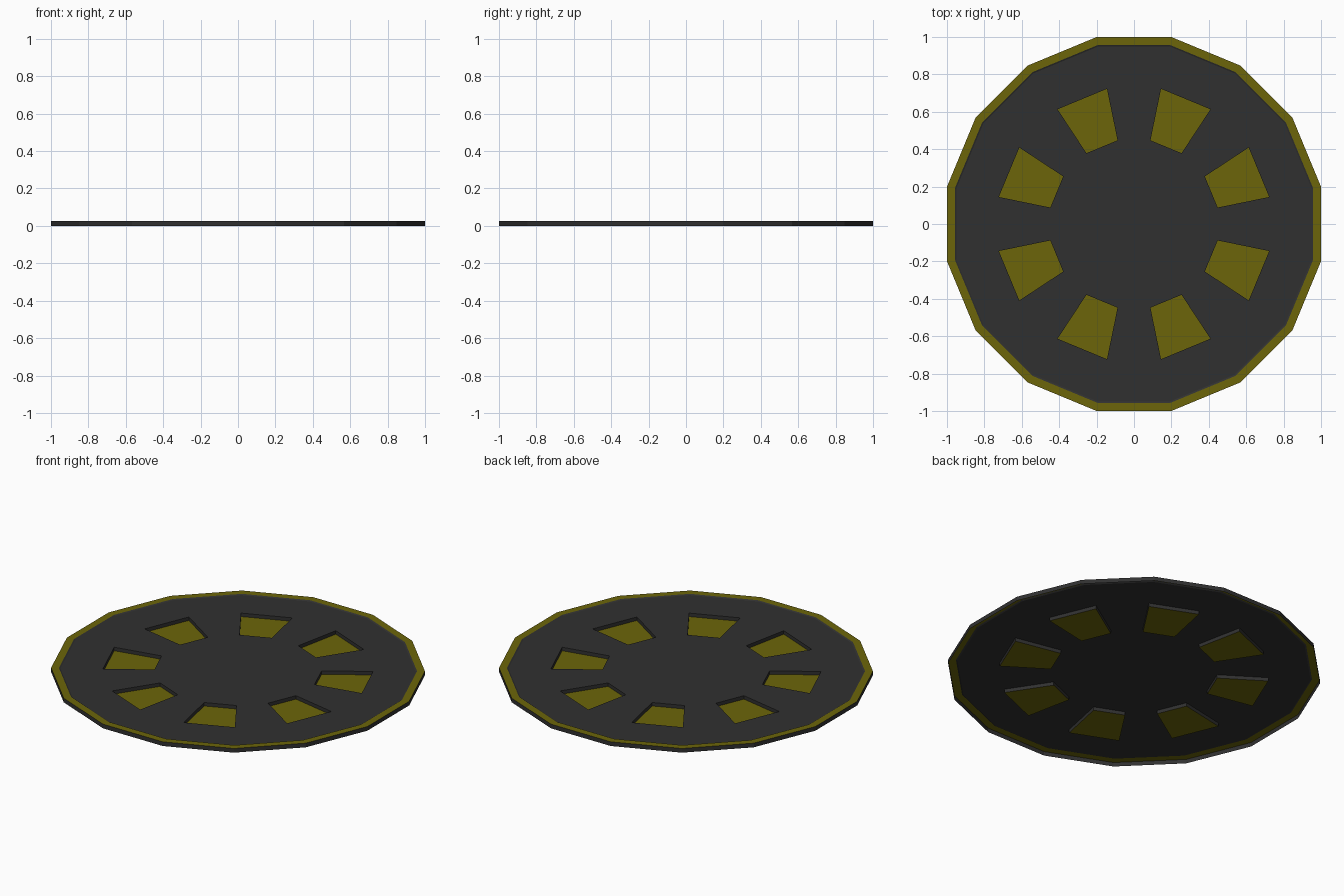
import bpy, bmesh
from math import cos, sin, pi
from mathutils import Vector

if "Cube" in bpy.data.objects:
    bpy.data.objects.remove(bpy.data.objects["Cube"])

H = 0.025          # overall height
DISC_Z = 0.021     # main face height, just below the rim
N = 16


def material(name, color):
    m = bpy.data.materials.new(name)
    m.diffuse_color = (*color, 1)
    m.use_nodes = True
    m.node_tree.nodes["Principled BSDF"].inputs["Base Color"].default_value = m.diffuse_color
    return m


dark = material("dark_metal", (0.03, 0.03, 0.03))
olive = material("olive_paint", (0.15, 0.13, 0.003))
bm = bmesh.new()


def ring(apothem, z):
    r = apothem / cos(pi / N)
    return [bm.verts.new((r * cos((k + .5) * 2 * pi / N), r * sin((k + .5) * 2 * pi / N), z)) for k in range(N)]


def band(a, b, mat):
    for k in range(len(a)):
        j = (k + 1) % len(a)
        bm.faces.new((a[k], a[j], b[j], b[k])).material_index = mat


# Outer wall, coloured rim and the step down to the main face
bottom, top = ring(1, 0), ring(1, H)
inner, edge = ring(0.958, H), ring(0.95, DISC_Z)
band(bottom, top, 0)
band(top, inner, 1)
band(inner, edge, 0)


# Eight sunken windows, each a trapezoid between two radii
def on_ray(apothem, half_width, angle):
    return Vector((apothem * cos(angle) - half_width * sin(angle),
                   apothem * sin(angle) + half_width * cos(angle)))


inside, outside = [], []
for k in range(8):
    a = (k + .5) * pi / 4
    pts = [on_ray(r, w, a) for r, w in ((0.447, -0.09), (0.723, -0.143), (0.723, 0.143), (0.447, 0.09))]
    up = [bm.verts.new((*p, DISC_Z)) for p in pts]
    low = [bm.verts.new((*p, 0)) for p in pts]
    band(low, up, 0)
    bm.faces.new(low).material_index = 1
    # Main face around this window
    bm.faces.new((up[1], edge[2 * k], edge[2 * k + 1], up[2]))
    inside += [up[0], up[3]]
    outside.append(up)

# Spokes between windows and the central plate
for k in range(8):
    u, v = outside[k], outside[(k + 1) % 8]
    e = edge[2 * k + 1], edge[(2 * k + 2) % N]
    bm.faces.new((u[3], u[2], e[0], e[1], v[1], v[0]))
bm.faces.new(inside)
bmesh.ops.recalc_face_normals(bm, faces=bm.faces)

me = bpy.data.meshes.new("round_plate")
bm.to_mesh(me)
bm.free()
me.materials.append(dark)
me.materials.append(olive)
bpy.context.collection.objects.link(bpy.data.objects.new("round_plate", me))
